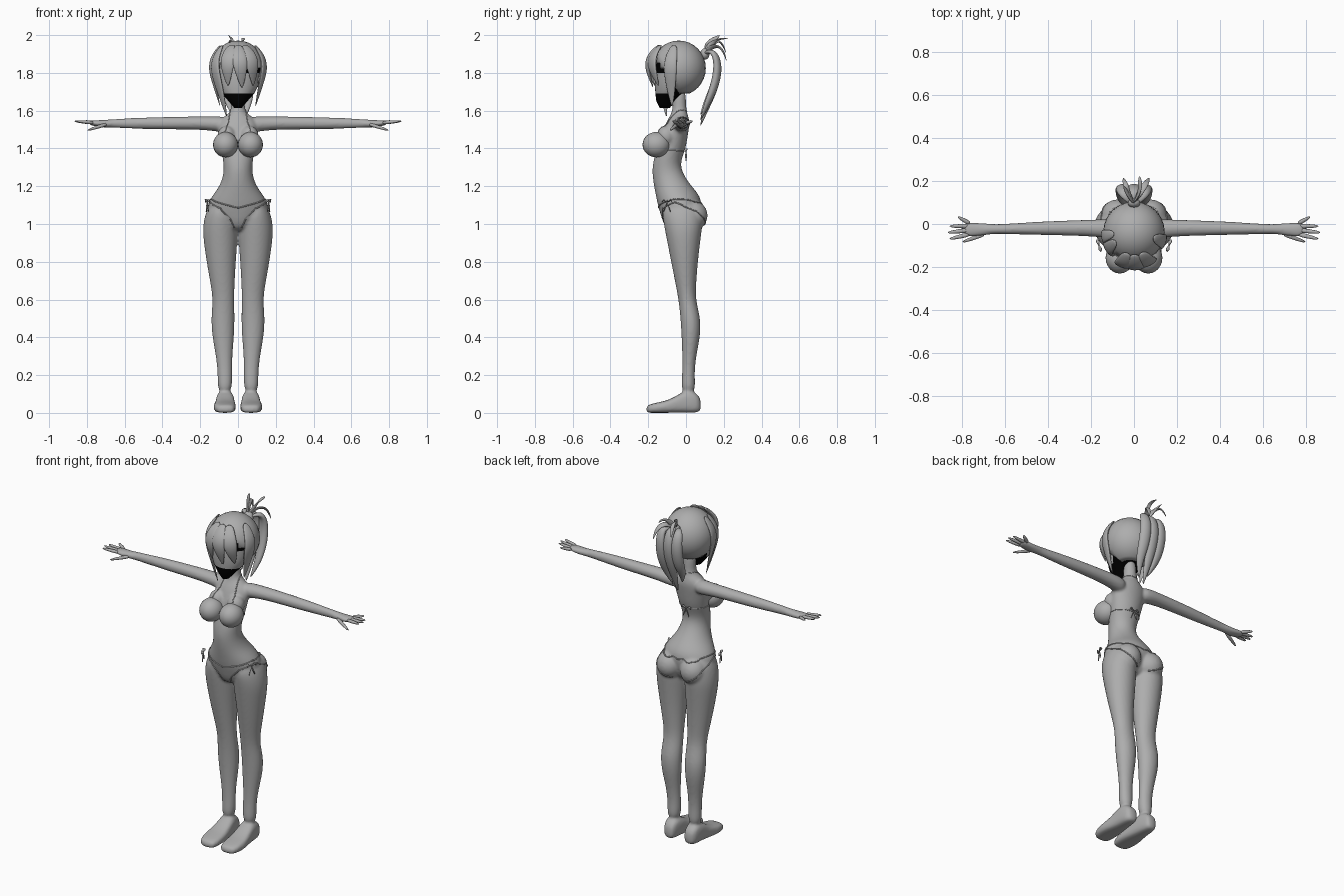
import bpy
import bmesh
import math
from mathutils import Vector, Matrix
from mathutils.bvhtree import BVHTree

cube = bpy.data.objects.get("Cube")
if cube:
    bpy.data.objects.remove(cube, do_unlink=True)


def material(name, value):
    mat = bpy.data.materials.new(name)
    mat.use_nodes = True
    color = (value, value, value, 1)
    mat.diffuse_color = color
    shader = mat.node_tree.nodes["Principled BSDF"]
    shader.inputs["Base Color"].default_value = color
    shader.inputs["Roughness"].default_value = .8
    return mat


GREY = material("plain grey", .42)
BLACK = material("black", 0)


def skin_rings(bm, rings):
    """Bridge rings of coordinates and close both ends."""
    loops = [[bm.verts.new(point) for point in ring] for ring in rings]
    count = len(loops[0])
    for low, high in zip(loops, loops[1:]):
        for i in range(count):
            j = (i + 1) % count
            bm.faces.new((low[i], low[j], high[j], high[i]))
    bm.faces.new(loops[0][::-1])
    bm.faces.new(loops[-1])


def loft(bm, axis, sections, side=1, power=2, count=16):
    """Sections are (position on axis, min a, max a, min b, max b)."""
    rings = []
    for position, a_min, a_max, b_min, b_max in sections:
        ring = []
        for i in range(count):
            angle = math.tau * i / count
            c, s = math.cos(angle), math.sin(angle)
            c = math.copysign(abs(c) ** (2 / power), c)
            s = math.copysign(abs(s) ** (2 / power), s)
            a = (a_min + a_max + (a_max - a_min) * c) / 2
            b = (b_min + b_max + (b_max - b_min) * s) / 2
            x, y, z = {"x": (position, a, b), "y": (a, position, b), "z": (a, b, position)}[axis]
            ring.append((x * side, y, z))
        rings.append(ring)
    skin_rings(bm, rings)


def symmetric(sections):
    """Expand (height, half width, front, back) into full sections."""
    return [(z, -half, half, front, back) for z, half, front, back in sections]


def ball(bm, center, size):
    bmesh.ops.create_uvsphere(bm, u_segments=24, v_segments=16, radius=1,
                              matrix=Matrix.Translation(center) @ Matrix.Diagonal((*size, 1)))


def strand(bm, points, widths, thickness=.35, hub=(0, -.04, 1.8), count=8):
    """A tapered lock that lies flat around the hub."""
    path = [Vector(point) for point in points]
    rings = []
    for i, point in enumerate(path):
        tangent = (path[min(i + 1, len(path) - 1)] - path[max(i - 1, 0)]).normalized()
        across = tangent.cross(point - Vector(hub)).normalized()
        outward = across.cross(tangent)
        width = widths[min(i, len(widths) - 1)]
        angles = [math.tau * k / count for k in range(count)]
        rings.append([point + width * (across * math.cos(angle) + outward * thickness * math.sin(angle))
                      for angle in angles])
    skin_rings(bm, rings)


def finish(name, bm, subdivide=0, materials=(GREY,)):
    bmesh.ops.recalc_face_normals(bm, faces=bm.faces)
    mesh = bpy.data.meshes.new(name)
    bm.to_mesh(mesh)
    bm.free()
    for mat in materials:
        mesh.materials.append(mat)
    for face in mesh.polygons:
        face.use_smooth = True
    obj = bpy.data.objects.new(name, mesh)
    bpy.context.collection.objects.link(obj)
    if subdivide:
        rounding = obj.modifiers.new("rounding", "SUBSURF")
        rounding.levels = rounding.render_levels = subdivide
    return obj


# Body: torso, legs, feet and arms fused into one skin
bm = bmesh.new()
loft(bm, "z", symmetric((
    (.96, .05, -.09, .03), (1, .1, -.12, .06), (1.05, .155, -.135, .075), (1.1, .163, -.15, .085),
    (1.15, .137, -.16, .075), (1.2, .097, -.17, .03), (1.27, .074, -.18, -.02),
    (1.33, .078, -.175, -.03), (1.4, .09, -.155, 0), (1.47, .1, -.13, .01), (1.53, .11, -.11, .02),
    (1.565, .08, -.09, .015), (1.59, .04, -.075, .005), (1.63, .035, -.07, 0), (1.72, .035, -.07, 0))), count=24)
for side in (1, -1):
    loft(bm, "z", (
        (1.12, .05, .14, -.1, .06), (1.07, .01, .17, -.13, .09), (1, 0, .187, -.12, .09),
        (.93, 0, .187, -.106, .08), (.8, .01, .168, -.08, .064), (.7, .016, .15, -.06, .056),
        (.6, .02, .132, -.04, .05), (.5, .016, .145, -.03, .08), (.4, .02, .137, -.024, .076),
        (.3, .03, .117, -.02, .054), (.2, .03, .107, -.02, .044), (.1, .03, .11, -.03, .055)), side)
    loft(bm, "y", (
        (.08, .04, .09, .01, .07), (.055, .03, .11, 0, .11), (0, .02, .115, 0, .125),
        (-.05, .016, .12, 0, .09), (-.1, .01, .13, 0, .066), (-.15, .01, .13, 0, .056),
        (-.19, .016, .12, 0, .046), (-.21, .03, .1, 0, .036)), side, 3)
    loft(bm, "x", (
        (.05, -.075, .015, 1.48, 1.57), (.12, -.067, .025, 1.49, 1.57), (.2, -.057, .02, 1.5, 1.57),
        (.42, -.052, .014, 1.5, 1.567), (.6, -.047, 0, 1.506, 1.56), (.66, -.046, 0, 1.51, 1.555),
        (.72, -.058, .006, 1.51, 1.55), (.77, -.06, .01, 1.52, 1.55), (.79, -.05, 0, 1.525, 1.545)), side)
    ball(bm, (side * .078, .035, 1.045), (.077, .08, .08))
    ball(bm, (side * .06, -.105, 1.465), (.05, .05, .055))
body = finish("body", bm, 2)
fuse = body.modifiers.new("fuse", "REMESH")
fuse.mode = "VOXEL"
fuse.voxel_size = .008
fuse.use_smooth_shade = True
relax = body.modifiers.new("relax", "SMOOTH")
relax.factor = .5
relax.iterations = 4

for side, label in ((1, "left"), (-1, "right")):
    # Fingers fan out from the palm, the thumb points down and forward
    bm = bmesh.new()
    digits = [((.76, base, 1.535), (length, tip, 1.545)) for base, length, tip in (
        (-.047, .86, -.07), (-.028, .87, -.04), (-.01, .86, -.01), (0, .82, .035))]
    digits.append(((.69, -.045, 1.53), (.8, -.085, 1.495)))
    for base, tip in digits:
        base, tip = (Vector((side * x, y, z)) for x, y, z in (base, tip))
        strand(bm, (base, base.lerp(tip, .5), tip), (.013, .011, .006), .9, (0, 0, 1))
    finish(label + "_fingers", bm, 1)

    # Swimsuit cup
    bm = bmesh.new()
    ball(bm, (side * .066, -.157, 1.42), (.066, .073, .067))
    finish(label + "_cup", bm)

# Swimsuit edges, laid on the skin
bpy.context.view_layer.update()
skin = BVHTree.FromObject(body, bpy.context.evaluated_depsgraph_get())


def cord(bm, side, points, radius=.004):
    corners = [Vector((side * x, y, z)) for x, y, z in points]
    path = [skin.find_nearest(start.lerp(end, step / 6))[0]
            for start, end in zip(corners, corners[1:]) for step in range(6)]
    strand(bm, path + [skin.find_nearest(corners[-1])[0]], (radius,), .9, (0, -.04, 1.3), 6)


def bow(bm, center, direction):
    """Two loops and two hanging tails."""
    center, down = Vector(center), Vector((0, 0, -.025))
    for turn in (1, -1):
        out = Vector(direction) * turn * .01
        strand(bm, (center, center + out * 2 - down / 2, center + out * 3), (.003, .009, .004), .4)
        strand(bm, (center, center + out + down, center + out * 2 + down * 2), (.003, .005, .003), .4)


bottom, top = bmesh.new(), bmesh.new()
for side in (1, -1):
    cord(bottom, side, ((.16, -.06, 1.14), (.12, -.13, 1.115), (.06, -.16, 1.095), (0, -.165, 1.08)))
    cord(bottom, side, ((.165, -.06, 1.12), (.1, -.14, 1.08), (.045, -.14, 1.02), (.02, -.1, .98)))
    cord(bottom, side, ((.165, -.06, 1.14), (.15, .04, 1.14), (.08, .1, 1.13), (0, .1, 1.11)))
    cord(bottom, side, ((.17, -.06, 1.12), (.16, .06, 1.07), (.1, .12, 1), (.03, .08, .98)))
    bow(bottom, (side * .162, -.1, 1.115), (side * .3, .9, 0))
    cord(top, side, ((.1, -.12, 1.39), (.1, -.06, 1.385), (.06, 0, 1.38), (0, .01, 1.38)), .003)
    cord(top, side, ((.07, -.17, 1.5), (.055, -.1, 1.56), (.04, -.04, 1.6), (0, .02, 1.6)), .003)
bow(top, (0, 0, 1.385), (1, 0, 0))
finish("swimsuit_bottom_edges", bottom)
finish("swimsuit_top_straps", top)

# Face: grey cheeks, black jaw, brow gap and back
bm = bmesh.new()
loft(bm, "z", symmetric((
    (1.615, .02, -.14, -.085), (1.65, .05, -.157, -.06), (1.69, .085, -.162, -.02),
    (1.74, .11, -.165, .03), (1.8, .12, -.162, .06), (1.85, .118, -.16, .06), (1.91, .085, -.13, .04))), count=32)
bmesh.ops.subdivide_edges(bm, edges=bm.edges[:], cuts=1)
for face in bm.faces:
    middle = face.calc_center_median()
    cheek = middle.z > 1.685 and middle.y < -.07
    brow_gap = middle.z > 1.79 and middle.x > .02
    face.material_index = 0 if cheek and not brow_gap else 1
finish("face", bm, 0, (GREY, BLACK))

# Hair cap, open over the face
bm = bmesh.new()
ball(bm, (0, -.038, 1.825), (.143, .143, .146))
opening = []
for face in bm.faces:
    middle = face.calc_center_median()
    if middle.z < 1.69 + 1.7 * max(0, -.05 - middle.y):
        opening.append(face)
bmesh.ops.delete(bm, geom=opening, context="FACES")
hair_cap = finish("hair_cap", bm)
hair_cap.modifiers.new("thickness", "SOLIDIFY").thickness = .008

# Fringe and side locks hug the skull, then hang and curl inward
bm = bmesh.new()
for start, end, tip, width in (
        (0, 10, 1.72, .045), (-20, -25, 1.73, .045), (22, 40, 1.73, .045),
        (-65, -45, 1.565, .04), (-85, -75, 1.62, .035), (75, 70, 1.62, .04)):
    path = []
    for step in range(6):
        t = step / 5
        turn = math.radians(start + (end - start) * t)
        z = 1.95 + (tip - 1.95) * t
        rise = z - 1.83
        reach = math.sqrt(.15 ** 2 - rise ** 2) if rise > 0 else .15 + rise / 4
        path.append((reach * math.sin(turn), -.035 - 1.15 * reach * math.cos(turn), z))
    strand(bm, path, [width * share for share in (.5, .9, 1, .8, .5, .08)])
finish("fringe", bm, 2)

# Ponytail: hanging locks and short tufts from the band
bm = bmesh.new()
for x, lift in ((-.055, .06), (0, 0), (.055, .03)):
    strand(bm, ((x / 5, .095, 1.9), (x, .145, 1.925), (x, .175, 1.84), (x, .15, 1.72),
                (x, .11, 1.62 + lift / 2), (x / 2, .075, 1.515 + lift)),
           (.015, .025, .036, .035, .024, .003), .7)
for tuft in (
        ((-.025, .14, 1.965), (-.04, .185, 1.975), (-.05, .215, 1.9)),
        ((.02, .13, 1.955), (.03, .18, 1.985), (.025, .225, 1.98)),
        ((.03, .15, 1.95), (.06, .195, 1.93), (.07, .215, 1.86)),
        ((-.015, .11, 1.95), (-.035, .15, 1.98), (-.05, .18, 2))):
    strand(bm, ((0, .1, 1.91), *tuft), (.012, .02, .016, .003), .45)
finish("ponytail", bm, 2)
bm = bmesh.new()
ball(bm, (0, .1, 1.9), (.03, .024, .03))
finish("hair_band", bm)
